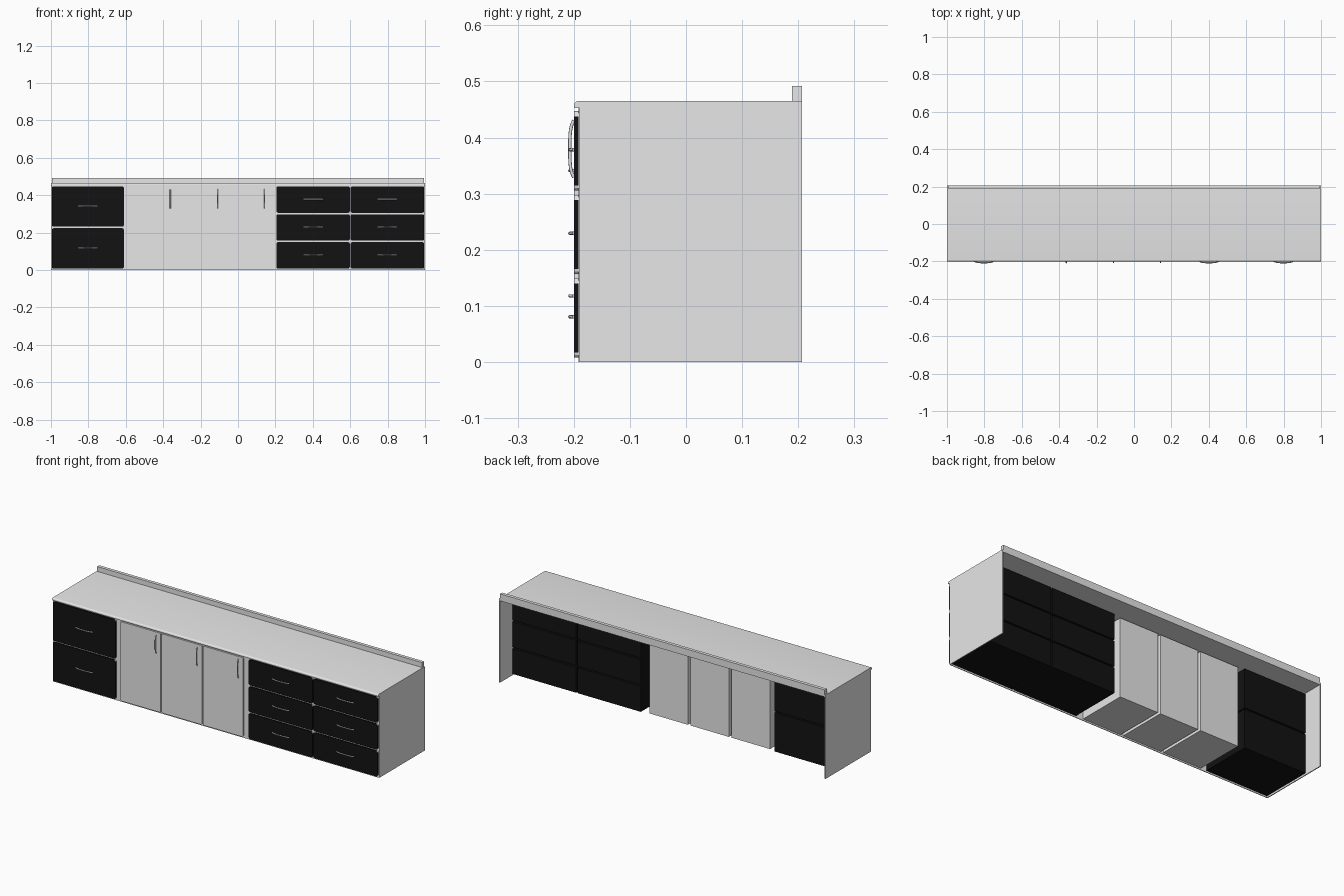
import bpy
import math
from mathutils import Vector

if "Cube" in bpy.data.objects:
    bpy.data.objects.remove(bpy.data.objects["Cube"], do_unlink=True)


def material(name, value, rough):
    mat = bpy.data.materials.new(name)
    mat.use_nodes = True
    color = (value, value, value, 1)
    mat.diffuse_color = color
    shader = mat.node_tree.nodes["Principled BSDF"]
    shader.inputs["Base Color"].default_value = color
    shader.inputs["Roughness"].default_value = rough
    return mat


white = material("white laminate", 0.8, 0.5)
black = material("black lacquer", 0.006, 0.5)
metal = material("handle metal", 0.75, 0.5)


def add_mesh(name, verts, faces, *mats):
    mesh = bpy.data.meshes.new(name)
    mesh.from_pydata(verts, [], faces)
    for mat in mats:
        mesh.materials.append(mat)
    obj = bpy.data.objects.new(name, mesh)
    bpy.context.collection.objects.link(obj)
    return obj


def prism(name, outline, start, sweep, *mats):
    """Extrude a closed outline of 3D points along the sweep vector."""
    n = len(outline)
    base = [Vector(p) + Vector(start) for p in outline]
    verts = base + [p + Vector(sweep) for p in base]
    faces = [tuple(range(n)), tuple(range(2 * n - 1, n - 1, -1))]
    faces += [(i, i + n, (i + 1) % n + n, (i + 1) % n) for i in range(n)]
    return add_mesh(name, verts, faces, *mats)


def box(name, x, y, z, mat):
    outline = [(x[0], 0, z[0]), (x[1], 0, z[0]), (x[1], 0, z[1]), (x[0], 0, z[1])]
    return prism(name, outline, (0, y[0], 0), (0, y[1] - y[0], 0), mat)


def rounded_front(name, x, z, radius, mat):
    """Front plate with rounded corners, the corner edges showing white."""
    outline = []
    corners = [(x[1], z[1], -1, -1), (x[0], z[1], 1, -1),
               (x[0], z[0], 1, 1), (x[1], z[0], -1, 1)]
    for k, (cx, cz, sx, sz) in enumerate(corners):
        for step in range(4):
            a = math.pi / 2 * (k + step / 3)
            outline.append((cx + sx * radius + radius * math.cos(a), 0,
                            cz + sz * radius + radius * math.sin(a)))
    obj = prism(name, outline, (0, FRONT, 0), (0, FRAME - FRONT, 0), mat, white)
    for face in obj.data.polygons:
        nx, ny, nz = face.normal
        if abs(nx) > 0.1 and abs(nz) > 0.1:
            face.material_index = 1
    return obj


def handle(name, x, z, upright):
    """Bowed bar handle swept along a shallow arch."""
    curve = bpy.data.curves.new(name, "CURVE")
    curve.dimensions = "3D"
    curve.bevel_depth = 0.003
    curve.bevel_resolution = 2
    curve.use_fill_caps = True
    spline = curve.splines.new("POLY")
    steps = 12
    spline.points.add(steps)
    for i, point in enumerate(spline.points):
        t = 2 * i / steps - 1
        along = 0.051 * t
        out = FRONT - 0.007 * (1 - t ** 4)
        point.co = (x, out, z + along, 1) if upright else (x + along, out, z, 1)
    curve.materials.append(metal)
    obj = bpy.data.objects.new(name, curve)
    bpy.context.collection.objects.link(obj)


FRONT, FRAME, BACK = -0.2, -0.192, 0.207
BODY_BACK = 0.1

# Carcass: side panels and face frame, open at the back
for side, x in (("right", -1), ("left", 0.995)):
    box(side + "_side_panel", (x, x + 0.005), (-0.19, BACK), (0, 0.455), white)
box("face_frame", (-0.995, 0.995), (FRAME, -0.188), (0, 0.453), white)

# Worktop with a rounded nose, and the upstand behind it
nose = [(0, BACK, 0.453), (0, FRONT, 0.453)]
for i in range(6):
    a = math.pi / 2 * i / 5
    nose.append((0, FRONT + 0.008 * (1 - math.cos(a)), 0.457 + 0.008 * math.sin(a)))
nose.append((0, BACK, 0.465))
worktop = prism("worktop", nose, (-1, 0, 0), (2, 0, 0), white)
box("worktop_upstand", (-0.995, 0.995), (0.189, BACK), (0.465, 0.492), white)

# Drawer stacks: x range and number of drawers
stacks = [("right", (-0.995, -0.61), 2),
          ("middle", (0.205, 0.598), 3),
          ("left", (0.602, 0.995), 3)]
low, high, gap = 0.008, 0.447, 0.008
for label, x, count in stacks:
    height = (high - low + gap) / count
    for row in range(count):
        z = (low + row * height, low + (row + 1) * height - gap)
        name = f"{label}_drawer_{row + 1}"
        rounded_front(name + "_front", x, z, 0.009, black)
        box(name + "_body", (x[0] + 0.002, x[1] - 0.002), (-0.188, BODY_BACK), z, black)
        handle(name + "_handle", sum(x) / 2, sum(z) / 2 + 0.002, False)

# Three door cupboards with their handles and hinges
for i in range(3):
    x = (-0.58 + 0.252 * i, -0.334 + 0.252 * i)
    name = f"cupboard_{i + 1}"
    rounded_front(name + "_door", x, (low, high), 0.006, white)
    box(name + "_body", (x[0] + 0.002, x[1] - 0.008), (-0.188, BODY_BACK - 0.01),
        (low, high), white)
    handle(name + "_handle", x[1] - 0.028, 0.38, True)
    for z in (0.1, 0.23, 0.35):
        box(name + "_hinge", (x[1] - 0.008, x[1] + 0.004), (-0.188, -0.16),
            (z, z + 0.015), white)

# Consistent outward normals and smooth shading with sharp edges kept
import bmesh
for obj in bpy.context.scene.objects:
    if obj.type == "MESH":
        bm = bmesh.new()
        bm.from_mesh(obj.data)
        bmesh.ops.recalc_face_normals(bm, faces=bm.faces)
        bm.to_mesh(obj.data)
        bm.free()
bpy.ops.object.select_all(action="DESELECT")
worktop.select_set(True)
bpy.context.view_layer.objects.active = worktop
bpy.ops.object.shade_smooth_by_angle()
